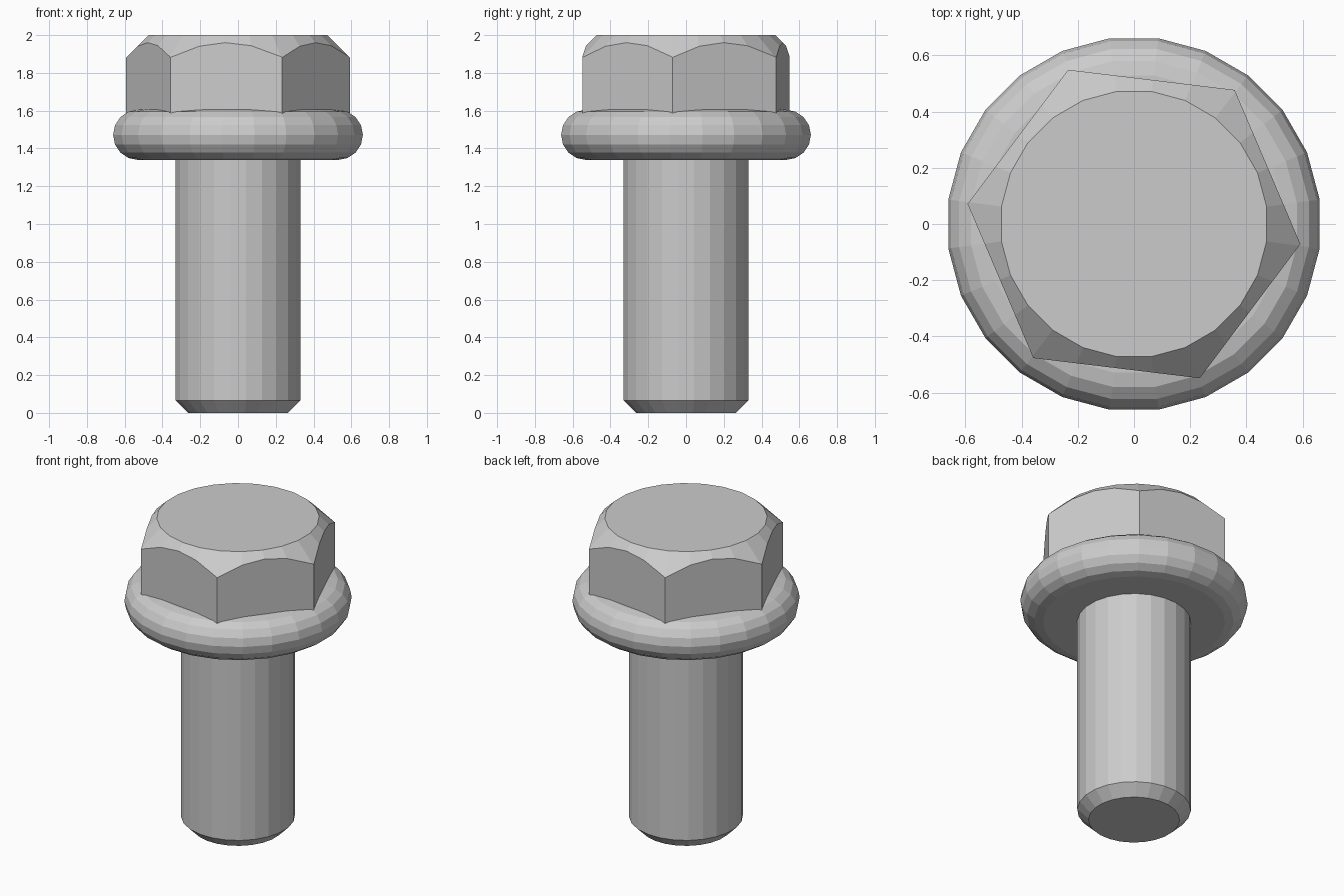
import bpy, bmesh
from math import sin, cos, pi, radians
from mathutils import Vector

cube = bpy.data.objects.get("Cube")
if cube:
    bpy.data.objects.remove(cube, do_unlink=True)

SIDES = 24
STEP = 2 * pi / SIDES

# One plain steel colour
steel = bpy.data.materials.new("steel_grey")
steel.use_nodes = True
colour = (0.6, 0.6, 0.6, 1)
steel.diffuse_color = colour
steel.node_tree.nodes["Principled BSDF"].inputs["Base Color"].default_value = colour


def finish(bm, name):
    bmesh.ops.recalc_face_normals(bm, faces=bm.faces)
    mesh = bpy.data.meshes.new(name)
    bm.to_mesh(mesh)
    bm.free()
    mesh.materials.append(steel)
    obj = bpy.data.objects.new(name, mesh)
    bpy.context.collection.objects.link(obj)
    return obj


def ring(bm, radius, z, sides, start):
    return [bm.verts.new((radius * cos(start + i * 2 * pi / sides),
                          radius * sin(start + i * 2 * pi / sides), z))
            for i in range(sides)]


def lathe(name, profile, sides=SIDES, start=STEP / 2):
    """Closed solid from (radius, height) pairs, listed bottom to top."""
    bm = bmesh.new()
    rings = [ring(bm, r, z, sides, start) for r, z in profile]
    for low, high in zip(rings, rings[1:]):
        for i in range(sides):
            j = (i + 1) % sides
            bm.faces.new((low[i], low[j], high[j], high[i]))
    bm.faces.new(rings[0][::-1])
    bm.faces.new(rings[-1])
    return finish(bm, name)


# Shank with a chamfered tip
lathe("shank", [(0.267, 0), (0.333, 0.066), (0.333, 1.36)])

# Flange with a fully rounded rim
rim, core, middle, bands = 0.133, 0.534, 1.472, 8
lathe("flange", [(core + rim * cos(a), middle + rim * sin(a))
                 for a in (-pi / 2 + pi * k / bands for k in range(bands + 1))])

# Hexagonal head, its top corners trimmed by a cone
bm = bmesh.new()
base = ring(bm, 0.597, 1.5, 6, radians(-6.9))
bottom = bm.faces.new(base)
top = bmesh.ops.extrude_face_region(bm, geom=[bottom])["geom"]
bmesh.ops.translate(bm, vec=(0, 0, 0.5),
                    verts=[g for g in top if isinstance(g, bmesh.types.BMVert)])
if not any(f.calc_center_median().z < 1.51 for f in bm.faces):
    bm.faces.new(base)
for i in range(SIDES):
    out = Vector((cos(i * STEP), sin(i * STEP), 0))
    point = out * 0.472 + Vector((0, 0, 2))
    cut = bmesh.ops.bisect_plane(
        bm, geom=bm.verts[:] + bm.edges[:] + bm.faces[:], dist=1e-5,
        plane_co=point, plane_no=out + Vector((0, 0, 1.02)), clear_outer=True)
    edges = [g for g in cut["geom_cut"]
             if isinstance(g, bmesh.types.BMEdge) and g.is_boundary]
    bmesh.ops.holes_fill(bm, edges=edges, sides=0)
finish(bm, "hex_head")
